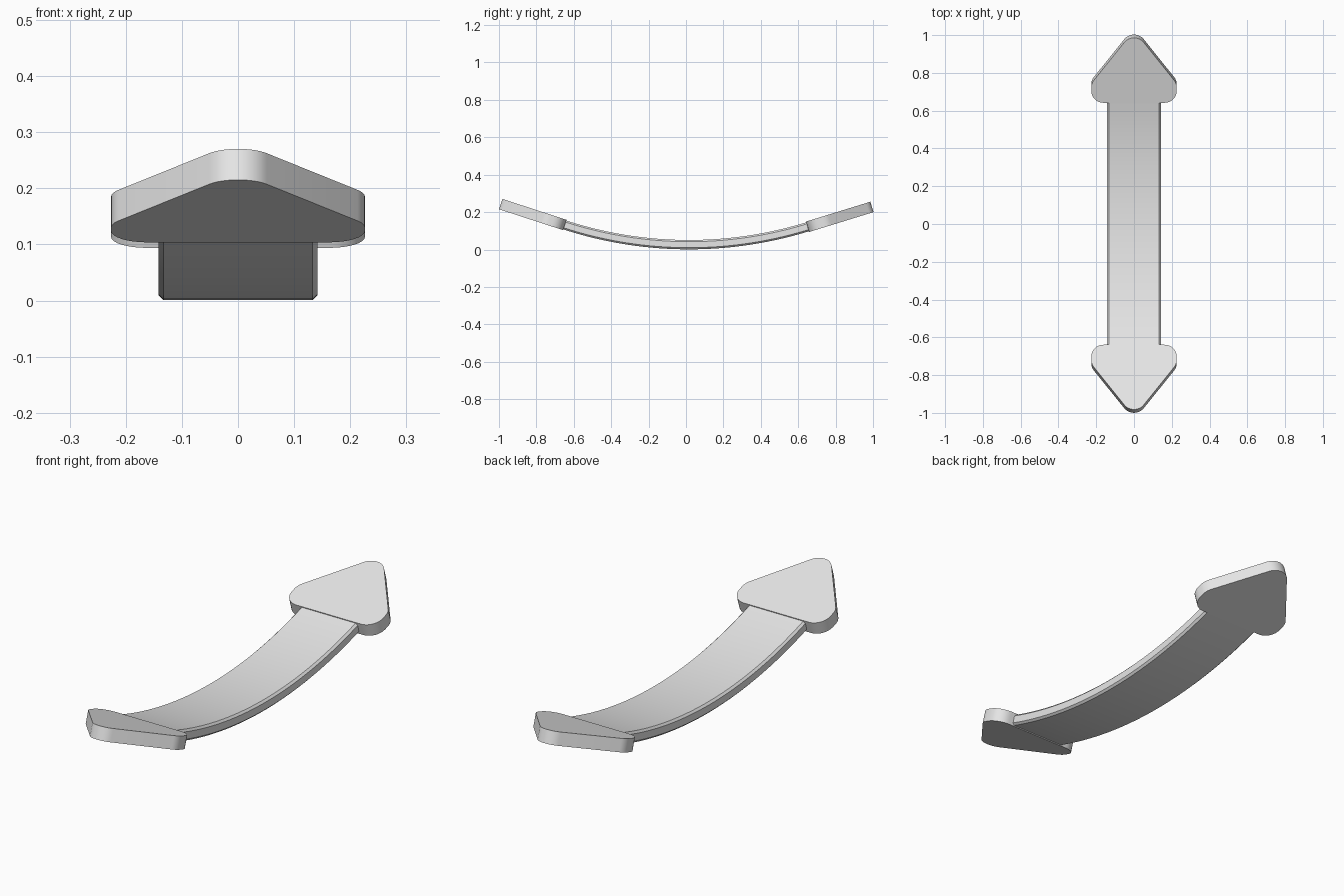
import bpy, bmesh, math
from mathutils import Matrix, Vector

if "Cube" in bpy.data.objects:
    bpy.data.objects.remove(bpy.data.objects["Cube"], do_unlink=True)

ANGLE = math.radians(17.6)     # slope of the bow at each end
RADIUS = 2.147                 # radius of the bow's centre line
MID = 0.026                    # height of the centre line at its lowest point
TILT = Matrix.Rotation(-0.0075, 4, 'X')

grey = bpy.data.materials.new("light grey")
grey.use_nodes = True
grey.diffuse_color = (0.8, 0.8, 0.8, 1)
grey.node_tree.nodes["Principled BSDF"].inputs["Base Color"].default_value = (0.8, 0.8, 0.8, 1)


def finish(bm, name):
    """Turn a bmesh into a smooth-shaded object with sharp edges kept."""
    bm.transform(TILT)
    bmesh.ops.recalc_face_normals(bm, faces=bm.faces)
    mesh = bpy.data.meshes.new(name)
    bm.to_mesh(mesh)
    bm.free()
    mesh.materials.append(grey)
    obj = bpy.data.objects.new(name, mesh)
    bpy.context.collection.objects.link(obj)
    bpy.ops.object.select_all(action='DESELECT')
    obj.select_set(True)
    bpy.context.view_layer.objects.active = obj
    bpy.ops.object.shade_smooth_by_angle(angle=math.radians(30))


def bowed_strip():
    """Sweep a chamfered rectangle along the bow."""
    w, t, c = 0.142, 0.025, 0.009
    quarter = [(w, t - c), (w - c, t)]
    section = quarter + [(-x, z) for x, z in reversed(quarter)]
    section += [(-x, -z) for x, z in section]
    bm = bmesh.new()
    steps = 40
    rings = []
    for i in range(steps + 1):
        a = ANGLE * (2 * i / steps - 1)
        rings.append([bm.verts.new((x, (RADIUS - z) * math.sin(a),
                                    MID + RADIUS - (RADIUS - z) * math.cos(a)))
                      for x, z in section])
    n = len(section)
    for r, s in zip(rings, rings[1:]):
        for j in range(n):
            k = (j + 1) % n
            bm.faces.new((r[j], r[k], s[k], s[j]))
    bm.faces.new(rings[0])
    bm.faces.new(rings[-1])
    finish(bm, "bowed_strip")


def arc(cx, cy, start, end, steps=8, r=0.065):
    angles = [math.radians(start + (end - start) * i / steps) for i in range(steps + 1)]
    return [(cx + r * math.cos(a), cy + r * math.sin(a)) for a in angles]


def arrow_head(name, side):
    """Rounded arrow plate that continues the slope at one end of the strip."""
    half = 0.029
    lean = 37.5                # direction of the slanted edge's normal
    right = arc(0.161, 0.065, -90, 0) + arc(0.161, 0.085, 0, lean) + arc(0, 0.295, lean, 90)
    outline = right + [(-x, y) for x, y in reversed(right[:-1])]
    bm = bmesh.new()
    base = bm.faces.new([bm.verts.new((x, y, -half)) for x, y in outline])
    top = bmesh.ops.extrude_face_region(bm, geom=[base], use_keep_orig=True)["geom"]
    bmesh.ops.translate(bm, vec=Vector((0, 0, 2 * half)),
                        verts=[v for v in top if isinstance(v, bmesh.types.BMVert)])
    place = Matrix.Translation((0, RADIUS * math.sin(ANGLE),
                                MID + RADIUS * (1 - math.cos(ANGLE))))
    bm.transform(Matrix.Diagonal((1, side, 1, 1)) @ place @ Matrix.Rotation(ANGLE, 4, 'X'))
    finish(bm, name)


bowed_strip()
arrow_head("front_arrow_head", -1)
arrow_head("back_arrow_head", 1)
